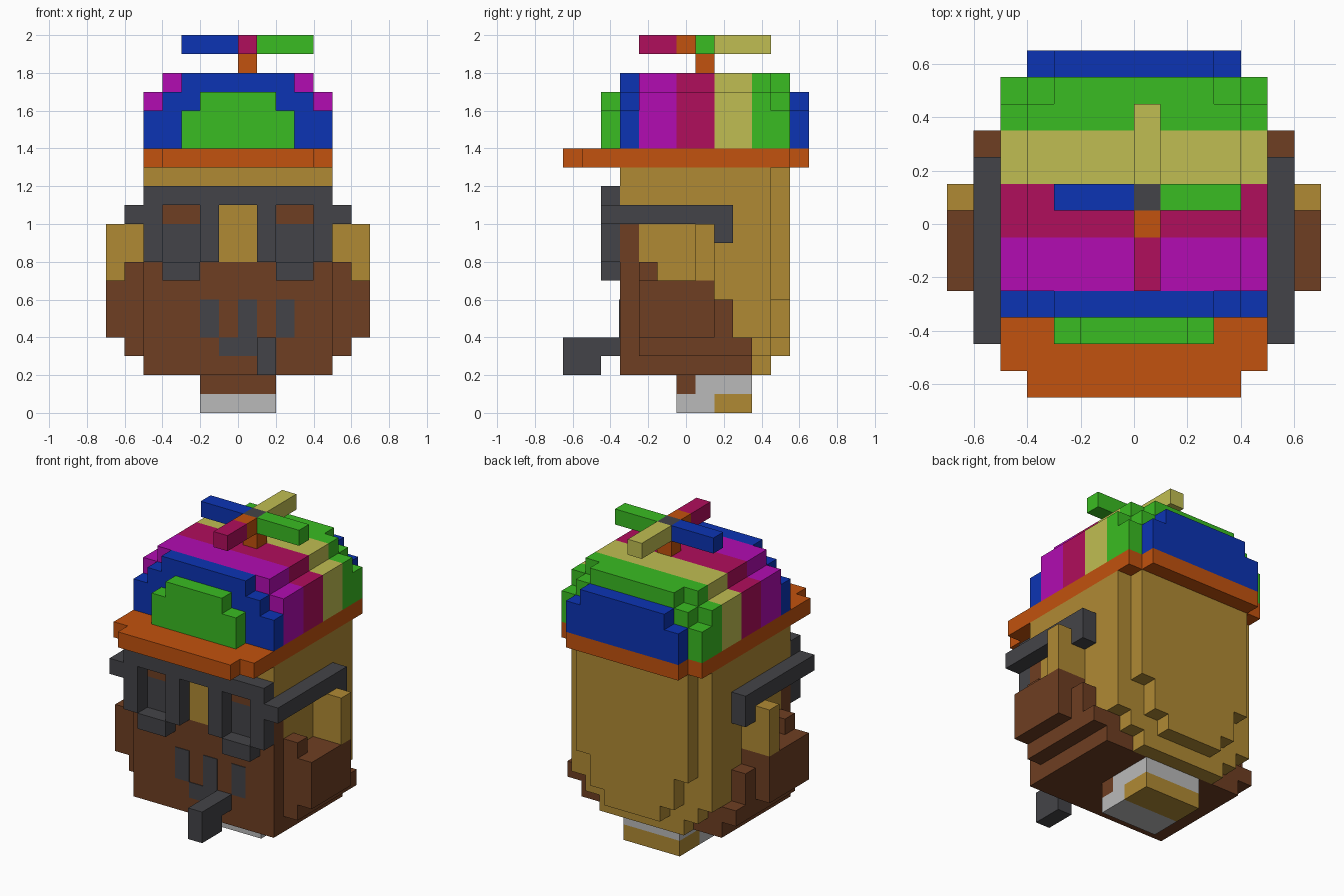
import bpy
import bmesh

cube = bpy.data.objects.get("Cube")
if cube:
    bpy.data.objects.remove(cube, do_unlink=True)

U = 0.1  # block size


def material(name, hex_code):
    """Flat material from an sRGB hex code."""
    values = [int(hex_code[i:i + 2], 16) / 255 for i in (0, 2, 4)]
    color = [v / 12.92 if v < 0.04 else ((v + 0.055) / 1.055) ** 2.4 for v in values] + [1]
    mat = bpy.data.materials.new(name)
    mat.use_nodes = True
    mat.diffuse_color = color
    mat.node_tree.nodes["Principled BSDF"].inputs["Base Color"].default_value = color
    return mat


brown = material("beard brown", "6E3E22")
tan = material("skin tan", "B08A34")
charcoal = material("charcoal", "444448")
orange = material("orange", "C2520E")
blue = material("blue", "0C34B4")
green = material("green", "3ABC22")
purple = material("purple", "B20CB2")
crimson = material("crimson", "B00E5C")
khaki = material("khaki", "C0BE52")
silver = material("light grey", "BABABA")


def part(name, mat, *boxes, mirror=False):
    """One object from block-unit boxes: x range, y range, z range.
    The y grid is shifted by half a block."""
    bm = bmesh.new()
    for (x0, x1), (y0, y1), (z0, z1) in boxes:
        spans = [(x0, x1), (-x1, -x0)] if mirror else [(x0, x1)]
        for a, b in spans:
            verts = bmesh.ops.create_cube(bm, size=1)["verts"]
            for v in verts:
                v.co.x = U * (b if v.co.x > 0 else a)
                v.co.y = U * ((y1 if v.co.y > 0 else y0) + 0.5)
                v.co.z = U * (z1 if v.co.z > 0 else z0)
    mesh = bpy.data.meshes.new(name)
    bm.to_mesh(mesh)
    bm.free()
    mesh.materials.append(mat)
    obj = bpy.data.objects.new(name, mesh)
    bpy.context.collection.objects.link(obj)
    return obj


def stepped(name, mat, ys, *steps):
    """Symmetric stepped slab: each step is half width, bottom, top."""
    return part(name, mat, *[((-w, w), ys, (lo, hi)) for w, lo, hi in steps])


# Neck
part("neck_front", brown, ((-2, 2), (-1, 0), (1, 2)))
part("collar", silver, ((-2, 2), (0, 3), (1, 2)), ((-2, 2), (-1, 1), (0, 1)))
part("neck_back", tan, ((-2, 2), (1, 3), (0, 1)))

# Head: beard rises toward the front, skin above it
for i, (ys, top) in enumerate([((-3, -2), 8), ((-2, 1), 7), ((1, 2), 6), ((2, 3), 4)]):
    stepped(f"beard_core_{i}", brown, ys, (5, 2, top))
    stepped(f"head_core_{i}", tan, ys, (5, top, 13))
stepped("head_back", tan, (3, 4), (3, 2, 3), (4, 3, 4), (5, 4, 13))
stepped("head_back_panel", tan, (4, 5), (2, 3, 4), (3, 4, 6), (4, 6, 13))

# Face
FACE = (-4, -3)
stepped("chin", brown, FACE, (5, 2, 8))
stepped("forehead", tan, FACE, (5, 11, 13))
stepped("nose_bridge", tan, FACE, (2, 8, 11))
part("temples", tan, ((4, 5), FACE, (10, 11)), mirror=True)
part("sideburns", brown, ((4, 5), FACE, (8, 10)), mirror=True)
part("eyes", charcoal, ((2, 4), FACE, (8, 10)), mirror=True)
part("eyebrows", brown, ((2, 4), FACE, (10, 11)), mirror=True)

# Nostrils and mouth as thin plates
PLATE = (-4.04, -4)
part("nostrils", charcoal, *[((x, x + 1), PLATE, (4, 6)) for x in (-2, 0, 2)])
part("mouth", charcoal, ((-1, 1), PLATE, (3, 4)))

# Beard sides and ears
part("beard_sides", brown,
     ((5, 6), (-3, -2), (3, 8)), ((5, 6), (-2, 1), (3, 7)),
     ((5, 6), (1, 2), (3, 6)), ((5, 6), (2, 3), (3, 4)),
     ((6, 7), (-3, 1), (4, 7)), mirror=True)
part("ears", tan, ((5, 7), (0, 1), (7, 10)), mirror=True)

# Pipe
part("pipe", charcoal, ((1, 2), (-5, -4), (3, 4)), ((1, 2), (-7, -5), (2, 4)))

# Glasses
RIM = (-5, -4)
part("glasses_top_bar", charcoal, ((-5, 5), RIM, (11, 12)))
part("glasses_rims", charcoal,
     ((1, 2), RIM, (8, 11)), ((4, 5), RIM, (8, 11)), ((2, 4), RIM, (7, 8)), mirror=True)
part("glasses_arms", charcoal,
     ((5, 6), (-5, 2), (10, 11)), ((5, 6), (1, 2), (9, 10)), mirror=True)

# Cap: brim and coloured stripes from front to back
part("cap_brim", orange, ((-5, 5), (-6, 5), (13, 14)),
     ((-4, 4), (-7, -6), (13, 14)), ((-4, 4), (5, 6), (13, 14)))
full = [(5, 14, 17), (4, 17, 18)]
rounded = [(5, 14, 16), (4, 16, 17), (3, 17, 18)]
stepped("cap_front_patch", green, (-5, -4), (3, 14, 16), (2, 16, 17))
stepped("cap_stripe_front", blue, (-4, -3), *rounded)
stepped("cap_stripe_purple", purple, (-3, -1), *full)
stepped("cap_stripe_crimson", crimson, (-1, 1), *full)
stepped("cap_stripe_khaki", khaki, (1, 3), *full)
stepped("cap_stripe_green", green, (3, 4), *full)
stepped("cap_stripe_green_back", green, (4, 5), *rounded)
stepped("cap_back_patch", blue, (5, 6), (4, 14, 16), (3, 16, 17))

# Propeller
TOP = (19, 20)
part("propeller_stem", orange, ((0, 1), (0, 1), (18, 19)))
part("propeller_hub", charcoal, ((0, 1), (0, 1), TOP))
part("blade_right", blue, ((-3, 0), (0, 1), TOP))
part("blade_left", green, ((1, 4), (0, 1), TOP))
part("blade_back", khaki, ((0, 1), (1, 4), TOP))
part("blade_front_root", orange, ((0, 1), (-1, 0), TOP))
part("blade_front", crimson, ((0, 1), (-3, -1), TOP))
